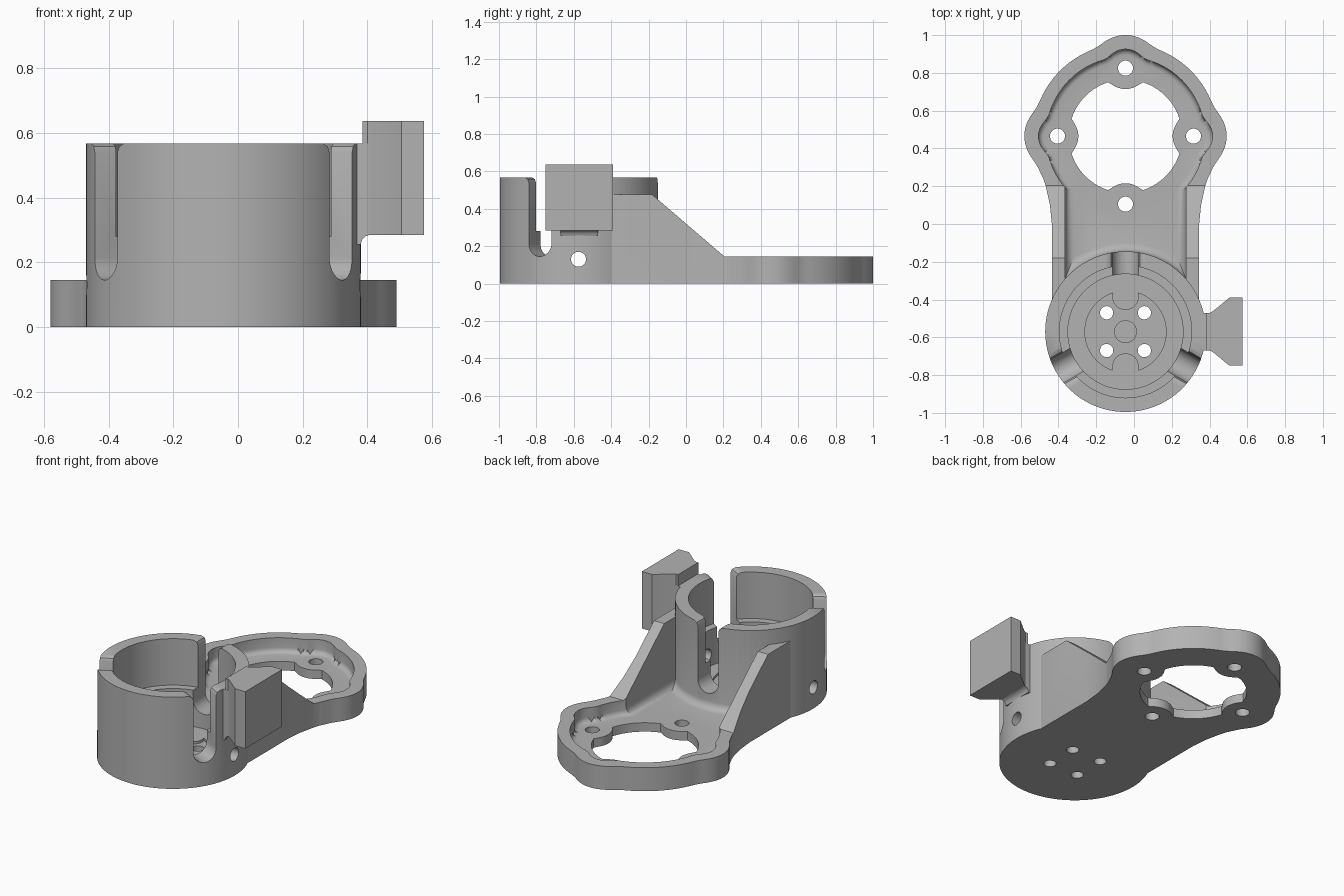
import bpy
import bmesh
from math import sin, cos, pi, sqrt, exp, log, radians
from mathutils import Matrix, Vector

cube = bpy.data.objects.get("Cube")
if cube:
    bpy.data.objects.remove(cube)

CX = -0.045        # symmetry axis of the bracket
CUP_Y = -0.57      # cup centre
RING_Y = 0.465     # mounting ring centre
FLOOR = 0.055
CUP_R = 0.425

grey = bpy.data.materials.new("plain grey")
grey.use_nodes = True
grey.diffuse_color = (0.45, 0.45, 0.45, 1)
grey.node_tree.nodes["Principled BSDF"].inputs["Base Color"].default_value = (0.45, 0.45, 0.45, 1)


def prism(name, outline, low, high, matrix=None, fillet=0):
    """Extrude a 2D outline along z, optionally rounding its lower rim."""
    bm = bmesh.new()
    base = bm.faces.new([bm.verts.new((x, y, low)) for x, y in outline])
    grown = bmesh.ops.extrude_face_region(bm, geom=[base], use_keep_orig=True)
    for v in grown["geom"]:
        if isinstance(v, bmesh.types.BMVert):
            v.co.z = high
    if fillet:
        rim = [e for e in bm.edges if all(abs(v.co.z - low) < 1e-5 for v in e.verts)]
        bmesh.ops.bevel(bm, geom=rim, offset=fillet, segments=4, profile=0.5, affect='EDGES')
    bmesh.ops.recalc_face_normals(bm, faces=bm.faces)
    if matrix:
        bm.transform(matrix)
    mesh = bpy.data.meshes.new(name)
    bm.to_mesh(mesh)
    bm.free()
    mesh.materials.append(grey)
    obj = bpy.data.objects.new(name, mesh)
    bpy.context.collection.objects.link(obj)
    return obj


def at(x, y, z=0):
    return Matrix.Translation((CX + x, y, z))


def circle(r, n=96):
    return [(r * cos(2 * pi * i / n), r * sin(2 * pi * i / n)) for i in range(n)]


def disc(name, x, y, r, low, high, n=96):
    return prism(name, circle(r, n), low, high, at(x, y))


def lobed(radius, lobe, count, side, n=160):
    """Circle with softly blended lobes: side=1 bulges out, side=-1 bites in."""
    dist, points = 0.36, []
    for i in range(n):
        t = 2 * pi * i / n
        total = exp(side * 70 * radius)
        for k in range(count):
            a = t - k * pi / 2
            inside = lobe ** 2 - (dist * sin(a)) ** 2
            if cos(a) > 0 and inside > 0:
                total += exp(side * 70 * (dist * cos(a) + side * sqrt(inside)))
        r = side * log(total) / 70
        points.append((r * cos(t), r * sin(t)))
    return points


def combine(target, tool, operation):
    mod = target.modifiers.new("combine", 'BOOLEAN')
    mod.operation = operation
    mod.solver = 'EXACT'
    mod.object = tool
    bpy.context.view_layer.objects.active = target
    bpy.ops.object.modifier_apply(modifier=mod.name)
    bpy.data.objects.remove(tool)


def cut(target, tool):
    combine(target, tool, 'DIFFERENCE')


def join(target, tool):
    combine(target, tool, 'UNION')


# Neck with sloping side arms
side = [(0.37, -0.5), (0.39, -0.4), (0.39, 0.0), (0.4, 0.1), (0.422, 0.2), (0.455, 0.3), (0.44, 0.4)]
neck = side + [(-x, y) for x, y in reversed(side)]
bracket = prism("bracket", neck, 0, 0.475, at(0, 0))
yz_to_x = Matrix(((0, 0, 1, 0), (1, 0, 0, 0), (0, 1, 0, 0), (0, 0, 0, 1)))
slope = [(-0.18, 0.475), (0.205, 0.145), (0.7, 0.145), (0.7, 0.8), (-0.18, 0.8)]
cut(bracket, prism("slope_cutter", slope, -1, 1, yz_to_x))

# Lobed mounting ring plate
join(bracket, prism("ring_plate", lobed(0.49, 0.175, 3, 1), 0, 0.145, at(0, RING_Y)))

# Recesses in the ring and between the arms
cut(bracket, prism("ring_pocket", lobed(0.42, 0.1, 3, 1), FLOOR, 0.8, at(0, RING_Y), 0.03))
half = 0.32
span = [-half + 2 * half * i / 24 for i in range(25)]
arc = [(x, CUP_Y + sqrt(CUP_R ** 2 - x ** 2)) for x in span]
cut(bracket, prism("neck_pocket", arc + [(half, 0.36), (-half, 0.36)], FLOOR, 0.8, at(0, 0), 0.045))

# Central opening and screw holes of the ring
cut(bracket, prism("ring_opening", lobed(0.3, 0.11, 4, -1), -0.1, 0.8, at(0, RING_Y)))
for k in range(4):
    a = k * pi / 2
    cut(bracket, disc("ring_hole", 0.36 * cos(a), RING_Y + 0.36 * sin(a), 0.04, -0.1, 0.8, 32))

# Cup with a stepped bore
join(bracket, disc("cup", 0, CUP_Y, CUP_R, 0, 0.567, 128))
cut(bracket, disc("upper_bore", 0, CUP_Y, 0.35, 0.28, 0.8))
cut(bracket, disc("lower_bore", 0, CUP_Y, 0.305, FLOOR, 0.5))

# Shallow notched seat in the cup floor
seat = disc("seat_cutter", 0, CUP_Y, 0.215, FLOOR - 0.015, 0.1)
for y, r in ((0.185, 0.07), (-0.185, 0.07), (0, 0.06)):
    cut(seat, disc("seat_island", 0, CUP_Y + y, r, -0.1, 0.2, 40))
cut(bracket, seat)
for x in (-0.1, 0.1):
    for y in (-0.1, 0.1):
        cut(bracket, disc("cup_hole", x, CUP_Y + y, 0.035, -0.1, 0.2, 32))

# Three round-bottomed slots, flared at the rim
w = 0.07
slot = [(w * cos(pi + pi * i / 16), 0.215 + w * sin(pi + pi * i / 16)) for i in range(17)]
flare = [(w, 0.54), (w + 0.008, 0.558), (w + 0.03, 0.568), (w + 0.03, 0.8)]
slot += flare + [(-x, z) for x, z in reversed(flare)]
upright = Matrix.Rotation(pi / 2, 4, 'X')
for k in range(3):
    turn = Matrix.Rotation(pi + k * 2 * pi / 3, 4, 'Z')
    cut(bracket, prism("slot_cutter", slot, 0.2, 0.5, at(0, CUP_Y) @ turn @ upright))

# Cross hole low through the cup
cross = Matrix.Translation((0, CUP_Y - 0.005, 0.13)) @ Matrix.Rotation(pi / 2, 4, 'Y')
cut(bracket, prism("cross_hole", circle(0.04, 32), -1, 1, cross))

# Dovetail tab on the side of the cup
top_edge = [(0.385, 0.1), (0.4, 0.098), (0.42, 0.11), (0.505, 0.18), (0.575, 0.18)]
profile = top_edge + [(x, -y) for x, y in reversed(top_edge)]
tab = prism("dovetail_tab", profile, 0.285, 0.637, Matrix.Translation((0, CUP_Y, 0)))

# Root joining the tab to the cup, with a curved underside
root = [(0.34, 0.255), (0.379, 0.255), (0.384, 0.27), (0.393, 0.28), (0.41, 0.286), (0.41, 0.567), (0.34, 0.567)]
xz_to_y = Matrix.Translation((0, CUP_Y, 0)) @ upright
tab_root = prism("tab_root", root, -0.1, 0.1, xz_to_y)

for obj in (bracket, tab, tab_root):
    bpy.ops.object.select_all(action='DESELECT')
    obj.select_set(True)
    bpy.context.view_layer.objects.active = obj
    bpy.ops.object.shade_smooth_by_angle(angle=radians(30))
